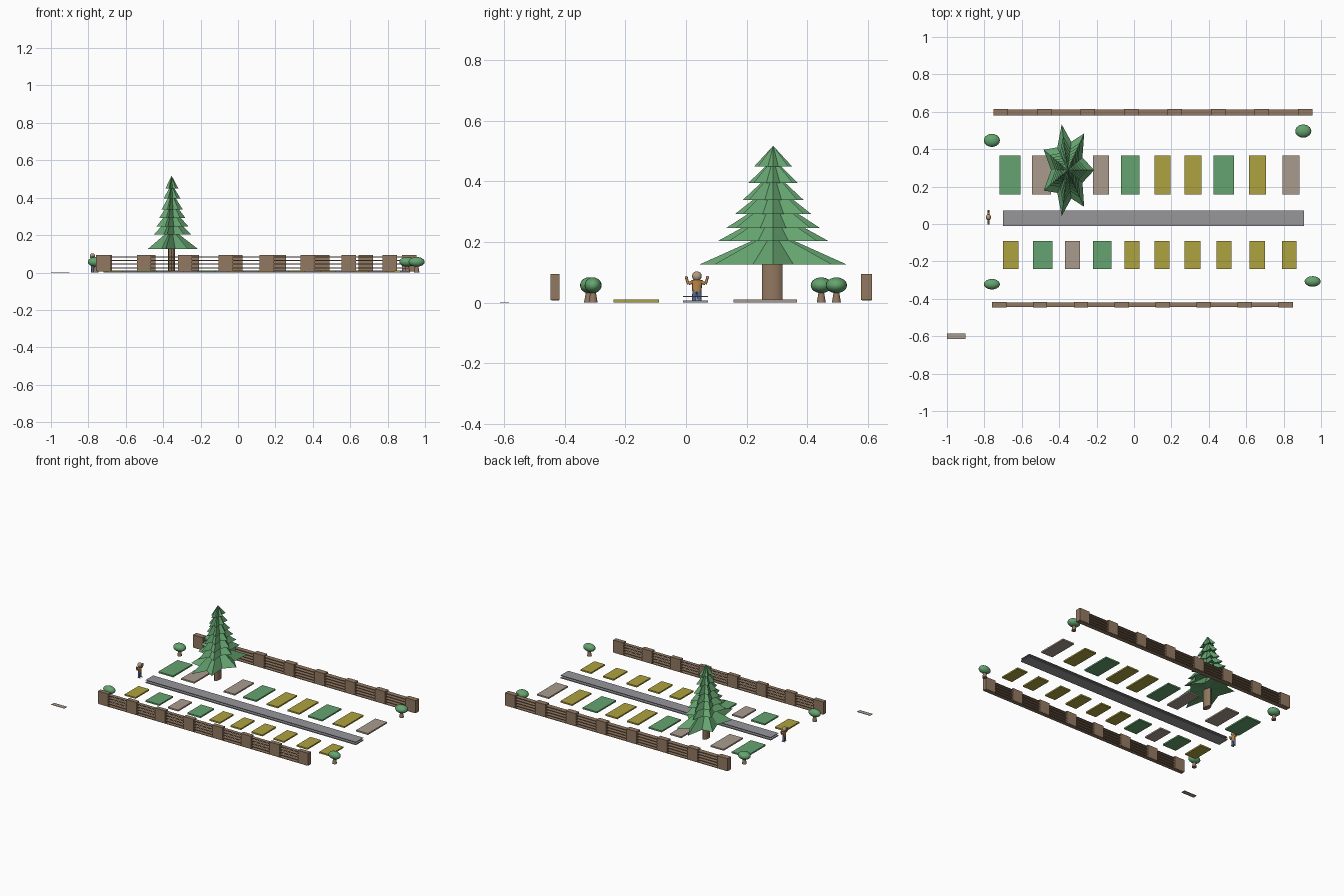
import bpy, bmesh
from math import sin, cos, pi
from mathutils import Vector

if "Cube" in bpy.data.objects:
    bpy.data.objects.remove(bpy.data.objects["Cube"])


def material(name, rgb):
    m = bpy.data.materials.new(name)
    m.diffuse_color = (*rgb, 1)
    m.use_nodes = True
    m.node_tree.nodes["Principled BSDF"].inputs["Base Color"].default_value = m.diffuse_color
    return m


GREEN = material("leaf_green", (0.13, 0.37, 0.16))
YELLOW = material("plot_yellow", (0.42, 0.36, 0.05))
TAN = material("plot_tan", (0.40, 0.33, 0.27))
WOOD = material("wood", (0.29, 0.19, 0.12))
ROAD = material("road_grey", (0.31, 0.31, 0.33))
SKIN = material("skin", (0.45, 0.33, 0.22))
SHIRT = material("shirt_orange", (0.50, 0.24, 0.06))
BLUE = material("trousers_blue", (0.09, 0.15, 0.32))


def finish(name, bm, mat, smooth=False):
    bmesh.ops.recalc_face_normals(bm, faces=bm.faces)
    for f in bm.faces:
        f.smooth = smooth
    me = bpy.data.meshes.new(name)
    bm.to_mesh(me)
    bm.free()
    me.materials.append(mat)
    ob = bpy.data.objects.new(name, me)
    bpy.context.collection.objects.link(ob)
    return ob


def add_box(bm, x0, x1, y0, y1, z0, z1):
    vs = bmesh.ops.create_cube(bm, size=1)["verts"]
    bmesh.ops.scale(bm, vec=(x1 - x0, y1 - y0, z1 - z0), verts=vs)
    bmesh.ops.translate(bm, vec=((x0 + x1) / 2, (y0 + y1) / 2, (z0 + z1) / 2), verts=vs)


def box(name, mat, *bounds):
    bm = bmesh.new()
    add_box(bm, *bounds)
    return finish(name, bm, mat)


def ellipsoid(name, mat, c, r):
    bm = bmesh.new()
    bmesh.ops.create_uvsphere(bm, u_segments=20, v_segments=12, radius=1)
    bmesh.ops.scale(bm, vec=r, verts=bm.verts)
    bmesh.ops.translate(bm, vec=c, verts=bm.verts)
    return finish(name, bm, mat, True)


def limb(name, mat, a, b, r1, r2, sx=1.0, n=12):
    """Tapered cylinder from a to b, optionally squashed in x."""
    a, b = Vector(a), Vector(b)
    bm = bmesh.new()
    bmesh.ops.create_cone(bm, cap_ends=True, segments=n, radius1=r1, radius2=r2, depth=(b - a).length)
    bmesh.ops.rotate(bm, matrix=(b - a).to_track_quat("Z", "Y").to_matrix(), verts=bm.verts)
    bmesh.ops.scale(bm, vec=(sx, 1, 1), verts=bm.verts)
    bmesh.ops.translate(bm, vec=(a + b) / 2, verts=bm.verts)
    ob = finish(name, bm, mat, True)
    bpy.context.view_layer.objects.active = ob
    ob.select_set(True)
    bpy.ops.object.shade_smooth_by_angle()
    ob.select_set(False)
    return ob


# Land plots on both sides of the road: (left, right, colour)
back_row = [(-.72, -.607, GREEN), (-.545, -.445, TAN), (-.22, -.135, TAN), (-.07, .03, GREEN),
            (.11, .195, YELLOW), (.27, .36, YELLOW), (.425, .535, GREEN), (.615, .705, YELLOW),
            (.795, .885, TAN)]
front_row = [(-.70, -.617, YELLOW), (-.54, -.435, GREEN), (-.37, -.29, TAN), (-.22, -.12, GREEN),
             (-.05, .03, YELLOW), (.11, .19, YELLOW), (.27, .355, YELLOW), (.44, .52, YELLOW),
             (.617, .70, YELLOW), (.79, .87, YELLOW)]
for row, y0, y1, label in ((back_row, .157, .367, "back_plot"), (front_row, -.24, -.09, "front_plot")):
    for x0, x1, mat in row:
        box(label, mat, x0, x1, y0, y1, 0, .01)

# Road: base slab with a thin sheet held above it
box("road_base", ROAD, -.70, .91, -.01, .072, 0, .007)
box("road_surface", ROAD, -.70, .91, -.01, .072, .018, .021)

# Blank flat label plate in the front left corner
box("blank_label", TAN, -1.0, -.90, -.615, -.585, 0, .002)


# Fences: evenly spaced posts joined by thin flat slats
def fence(name, x0, x1, y0, y1, w=.077, count=8):
    bm = bmesh.new()
    step = (x1 - x0 - w) / (count - 1)
    for i in range(count):
        add_box(bm, x0 + i * step, x0 + i * step + w, y0, y1, .008, .095)
    finish(name + "_posts", bm, WOOD)
    bm = bmesh.new()
    for z in (.008, .026, .045, .064, .083):
        add_box(bm, x0 + .01, x1 - .01, y0 + .002, y1 - .002, z - .002, z + .002)
    finish(name + "_slats", bm, WOOD)


fence("back_fence", -.75, .955, .579, .615)
fence("front_fence", -.76, .85, -.447, -.418)

# Big conifer: seven-pointed star tiers, narrower in x than in y
TX, TY, SQUASH = -.355, .288, .566
limb("conifer_trunk", WOOD, (TX, TY - .003, .008), (TX, TY - .003, .15), .034, .034, .53, 16)
tiers = [(.125, .251, .11), (.204, .186, .10), (.247, .158, .10), (.292, .130, .10),
         (.338, .104, .095), (.395, .084, .08), (.45, .064, .068)]
bm = bmesh.new()
for z, r, h in tiers:
    ring = []
    for i in range(14):
        a = i * pi / 7
        q = r if i % 2 == 0 else r * .62
        ring.append(bm.verts.new((TX + q * SQUASH * cos(a), TY + q * sin(a), z)))
    apex = bm.verts.new((TX, TY, z + h))
    base = bm.verts.new((TX, TY, z + .01))
    for i in range(14):
        bm.faces.new((ring[i], ring[(i + 1) % 14], apex))
        bm.faces.new((ring[(i + 1) % 14], ring[i], base))
finish("conifer_tiers", bm, GREEN)

# Four small round corner trees
for x, y, ry in ((-.76, .447, .035), (.905, .497, .035), (-.76, -.322, .028), (.955, -.307, .028)):
    limb("corner_tree_trunk", WOOD, (x, y, 0), (x, y, .04), .015, .008)
    ellipsoid("corner_tree_crown", GREEN, (x, y, .057), (.043, ry, .026))

# Small figure with raised arms at the end of the road
PX, PY = -.778, .036
ellipsoid("figure_head", SKIN, (PX, PY, .087), (.014, .016, .016))
limb("figure_torso", SHIRT, (PX, PY, .034), (PX, PY, .074), .015, .018, .6)
for s in (-1, 1):
    limb("figure_leg", BLUE, (PX, PY + s * .009, .003), (PX, PY + s * .007, .042), .007, .008)
    limb("figure_shoe", WOOD, (PX - .008, PY + s * .009, .003), (PX + .012, PY + s * .009, .003), .003, .003)
    limb("figure_upper_arm", SHIRT, (PX, PY + s * .014, .068), (PX, PY + s * .028, .062), .006, .005)
    limb("figure_forearm", SHIRT, (PX, PY + s * .028, .061), (PX, PY + s * .034, .078), .005, .004)
    ellipsoid("figure_hand", SKIN, (PX, PY + s * .035, .082), (.005, .005, .006))
